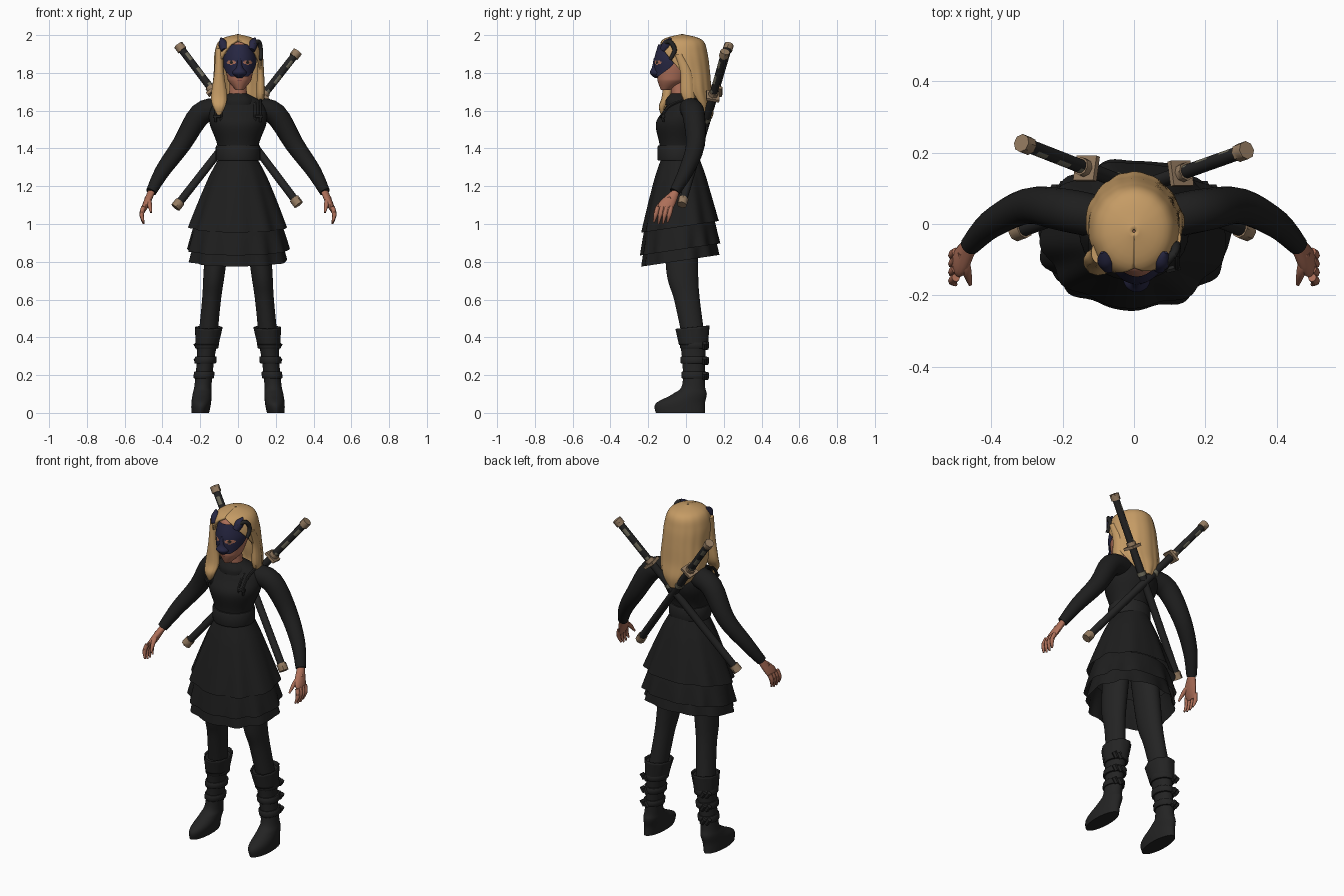
import bpy, bmesh, math
from mathutils import Vector

cube = bpy.data.objects.get("Cube")
if cube:
    bpy.data.objects.remove(cube, do_unlink=True)


def material(name, *colour):
    m = bpy.data.materials.new(name)
    m.use_nodes = True
    m.diffuse_color = (*colour, 1)
    bsdf = m.node_tree.nodes["Principled BSDF"]
    bsdf.inputs["Base Color"].default_value = m.diffuse_color
    bsdf.inputs["Roughness"].default_value = .8
    return m


CLOTH = material("black cloth", .013, .013, .013)
LEATHER = material("black leather", .017, .017, .017)
HAIR = material("blonde hair", .56, .33, .13)
SKIN = material("warm skin", .42, .16, .1)
LIP = material("lip", .3, .09, .07)
MASK = material("dark blue mask", .02, .02, .055)
TAN = material("tan fitting", .3, .2, .12)
GREY = material("grip grey", .15, .14, .1)
parts = []


def smooth(rows, steps):
    """Catmull-Rom samples through rows of numbers."""
    out = []
    last = len(rows) - 1
    for i in range(last):
        before, start, end, after = (rows[min(max(i + n, 0), last)] for n in (-1, 0, 1, 2))
        for j in range(steps):
            t = j / steps
            out.append([q + t / 2 * (r - p + t * (2*p - 5*q + 4*r - s + t * (3*(q - r) + s - p)))
                        for p, q, r, s in zip(before, start, end, after)])
    return out + [rows[last]]


def bridge(name, rings, mats, closed=True, cap=True, rule=None, thick=0):
    """Join rings of points into one mesh object."""
    bm = bmesh.new()
    verts = [[bm.verts.new(p) for p in ring] for ring in rings]
    n = len(verts[0])
    for low, high in zip(verts, verts[1:]):
        for j in range(n if closed else n - 1):
            k = (j + 1) % n
            bm.faces.new((low[j], low[k], high[k], high[j]))
    if cap:
        bm.faces.new(verts[0])
        bm.faces.new(verts[-1])
    bmesh.ops.recalc_face_normals(bm, faces=bm.faces)
    if rule:
        for index, face in enumerate(bm.faces):
            face.material_index = rule(face.calc_center_median(), index)
    mesh = bpy.data.meshes.new(name)
    bm.to_mesh(mesh)
    bm.free()
    for m in mats:
        mesh.materials.append(m)
    ob = bpy.data.objects.new(name, mesh)
    bpy.context.collection.objects.link(ob)
    if thick:
        mod = ob.modifiers.new("Thickness", "SOLIDIFY")
        mod.thickness = thick
        mod.offset = 0
    parts.append(ob)


def loft(name, rows, *mats, x=0, lean=0, side=1, seg=32, steps=6, cap=True, span=None,
         wave=0, count=9, tilt=0, rule=None, thick=0):
    """Level ovals from rows of z, centre y, half width, half depth; span(z) opens them."""
    rings, samples = [], smooth(rows, steps)
    for i, (z, cy, rx, ry) in enumerate(samples):
        first, last = span(z) if span else (0, math.tau)
        t = i / (len(samples) - 1)
        ring = []
        for j in range(seg):
            a = first + (last - first) * j / (seg - 1 if span else seg)
            f = 1 + wave * t * (math.cos(count * a + 1) + math.sin((count + 4) * a) / 2)
            y = cy - ry * f * math.cos(a)
            ring.append((side * (x + lean * z + rx * f * math.sin(a)), y, z + tilt * t * y))
        rings.append(ring)
    bridge(name, rings, mats, not span, cap and not span, rule, thick)


def tube(name, points, *mats, side=1, seg=12, steps=4, turn=0, rule=None):
    """Round tube through rows of x, y, z, radius."""
    samples = smooth(points, steps)
    centres = [Vector((side * p[0], p[1], p[2])) for p in samples]
    rings = []
    for i, c in enumerate(centres):
        along = centres[min(i + 1, len(centres) - 1)] - centres[max(i - 1, 0)]
        u = along.cross(Vector((0, 1, 0))).normalized()
        v = along.cross(u).normalized()
        angles = [math.tau * j / seg + turn for j in range(seg)]
        rings.append([c + samples[i][3] * (u * math.cos(a) + v * math.sin(a)) for a in angles])
    bridge(name, rings, mats, rule=rule)


def band(name, z, half, cy, rx, ry, **options):
    """Rounded belt around a limb or waist."""
    rows = [(z + half * h, cy, rx + grow, ry + grow)
            for h, grow in ((-1, 0), (-.8, .006), (.8, .006), (1, 0))]
    loft(name, rows, LEATHER, steps=2, **options)


def skirt_tier(name, top, bottom, inner, outer, count):
    """Flared, ruffled tier that hangs lower at the front."""
    rows = []
    for t in (0, .25, .5, .75, 1):
        r = inner + (outer - inner) * t ** .85
        rows.append((top + (bottom - top) * t, -.03, r, .65 * r + .035))
    loft(name, rows, CLOTH, seg=96, cap=False, wave=.03, count=count, tilt=.15)


# Torso and skirt
loft("bodice", [(1.3, -.03, .1, .1), (1.42, -.04, .11, .1), (1.53, -.03, .15, .13),
                (1.6, -.01, .15, .11), (1.65, -.01, .12, .08), (1.69, -.03, .05, .05)], CLOTH)
band("waistband", 1.375, .04, -.04, .112, .105)
loft("collar", [(1.63, -.03, .09, .08), (1.66, -.03, .085, .075), (1.69, -.03, .05, .05)],
     CLOTH, wave=.02)
skirt_tier("upper_skirt", 1.35, .99, .1, .26, 9)
skirt_tier("middle_ruffle", 1.03, .87, .22, .27, 11)
skirt_tier("lower_ruffle", .95, .81, .22, .26, 10)

for side, word in ((1, "left"), (-1, "right")):
    # Arms and hands
    tube(word + "_sleeve", [(.1, .02, 1.61, .06), (.2, .04, 1.58, .06), (.3, .05, 1.42, .05),
                            (.4, 0, 1.28, .04), (.46, -.06, 1.17, .028)], CLOTH, side=side, seg=20)
    loft(word + "_palm", [(1.06, -.11, .01, .03), (1.11, -.1, .02, .045), (1.18, -.05, .02, .02)],
         SKIN, x=.95, lean=-.42, side=side, seg=16)
    for n in range(4):
        y = .024 * n - .15
        tube(word + "_finger", [(.5, y, 1.09, .012), (.51, y - .01, 1.05, .012),
                                (.5, y - .02, 1.01 - .01 * math.sin(n), .005)],
             SKIN, side=side, seg=8)
    tube(word + "_thumb", [(.48, -.08, 1.14, .015), (.47, -.13, 1.11, .014), (.46, -.17, 1.06, .005)],
         SKIN, side=side, seg=8)

    # Legs and boots
    leg = dict(x=.2, lean=-.1, side=side)
    loft(word + "_leg", [(1.1, -.03, .07, .09), (.75, -.02, .057, .084), (.6, .005, .05, .068),
                         (.4, .04, .05, .06)], LEATHER, **leg)
    loft(word + "_boot", [(0, -.03, .047, .13), (.05, -.03, .052, .13), (.1, .02, .05, .09),
                          (.15, .04, .045, .06), (.3, .04, .047, .062), (.44, .035, .065, .08)],
         LEATHER, **leg)
    loft(word + "_boot_cuff", [(.36, .04, .058, .074), (.45, .035, .07, .087)], LEATHER,
         cap=False, wave=.03, tilt=.1, thick=.006, **leg)
    for z in (.2, .28, .36):
        width = .038 + z / 20
        band(word + "_boot_strap", z, .018, .043, width, width + .013, **leg)
        for x in (.19, .215):
            y = .185 - x * .4
            tube(word + "_boot_buckle", [(x - .01, y, z - .02, .013), (x + .01, y, z + .01, .014)],
                 LEATHER, side=side, seg=6)

    # Chest harness
    for x in (.09, .12):
        tube(word + "_harness_strap", [(x, -.12, 1.54, .008), (x, -.12, 1.58, .008),
                                       (x, -.08, 1.63, .008), (x, 0, 1.66, .008)],
             LEATHER, side=side, seg=6)
    tube(word + "_harness_buckle", [(.09, -.13, 1.57, .01), (.13, -.12, 1.57, .01)],
         LEATHER, side=side, seg=6)

    # Mask ears
    tube(word + "_mask_ear", [(.07, -.12, 1.92, .02), (.08, -.1, 1.955, .024), (.09, -.08, 1.985, .004)],
         MASK, side=side)

# Head and neck
MID = .008
head = [(1.71, -.108, .02, .025), (1.75, -.08, .055, .068), (1.78, -.07, .066, .083),
        (1.87, -.05, .08, .106), (1.95, -.045, .065, .09), (1.97, -.04, .04, .06)]
loft("neck", [(1.64, -.03, .05, .045), (1.76, -.04, .043, .043)], SKIN)
loft("head", head, SKIN, x=MID)
loft("lips", [(1.75, -.14, .008, .006), (1.762, -.14, .023, .012), (1.774, -.14, .008, .006)],
     LIP, x=MID, seg=12)


# Mask with eye openings coloured by position
def eye_colour(p, index):
    across, up = abs(p.x - MID) - .043, p.z - 1.855
    if math.hypot(across, up) < .009:
        return 2
    return int(math.hypot(across / 2, up) < .012)


def mask_span(z):
    reach = 1.5 - ((z - 1.865) / .09) ** 2
    return -reach, reach


loft("mask", [(z, cy, rx + .01, ry + .012) for z, cy, rx, ry in head[2:5]], MASK, SKIN, LEATHER,
     x=MID, span=mask_span, seg=64, steps=20, rule=eye_colour)
loft("mask_muzzle", [(1.772, -.15, .012, .015), (1.8, -.155, .038, .036), (1.83, -.15, .02, .03),
                     (1.88, -.15, .014, .02)], MASK, x=MID)
tube("mask_side_band", [(.08, -.12, 1.95, .01), (.11, -.085, 1.965, .012), (.12, -.06, 1.92, .012),
                        (.12, -.085, 1.87, .009)], LEATHER)


# Hair: crown and long fall, parted wider on the left of the face
def hair_span(z):
    part = 3.45 * math.sqrt(max(1.965 - z, 0))
    return part, math.tau - .75 * part


loft("hair", [(1.998, -.02, .004, .004), (1.97, -.02, .09, .1), (1.9, -.02, .118, .127),
              (1.8, 0, .122, .12), (1.7, .01, .128, .118), (1.62, .04, .1, .1), (1.56, .06, .04, .07)],
     HAIR, span=hair_span, seg=72, wave=.015, count=14, thick=.014)
loft("front_lock", [(1.93, -.08, .02, .03), (1.8, -.09, .026, .03), (1.68, -.1, .042, .027),
                    (1.62, -.124, .032, .02), (1.57, -.124, .005, .005)],
     HAIR, x=-.1, wave=.04)
loft("side_lock", [(1.9, -.04, .012, .02), (1.8, 0, .018, .03), (1.68, .01, .022, .035),
                   (1.61, .03, .004, .008)], HAIR, x=.12, wave=.04)


# Crossed swords on the back
def grip_patch(p, index):
    segment, around = divmod(index, 12)
    return int(segment < 12 and segment % 4 > 1 and around % 6 in (1, 2))


blades = ((Vector((-.31, .225, 1.94)), Vector((.315, -.02, 1.11))),
          (Vector((.31, .205, 1.905)), Vector((-.325, -.02, 1.095))))
for top, tip in blades:
    def rod(name, start, end, radius, *mats, **options):
        tube(name, [(*top.lerp(tip, t), radius) for t in (start, end)], *mats, **options)

    rod("sword_pommel", -.01, .025, .026, TAN, seg=8)
    rod("sword_grip", .02, .27, .02, LEATHER, GREY, steps=12, rule=grip_patch)
    rod("sword_collar", .255, .275, .026, TAN, seg=8)
    rod("sword_guard", .275, .29, .05, TAN, seg=4, turn=math.pi / 4)
    rod("sword_scabbard", .29, .98, .021, LEATHER)
    rod("scabbard_band", .42, .44, .025, GREY)
    rod("scabbard_tip", .97, 1.01, .027, TAN, seg=8)

# Shading
for ob in parts:
    ob.select_set(True)
bpy.context.view_layer.objects.active = parts[0]
bpy.ops.object.shade_smooth_by_angle(angle=math.radians(45))
